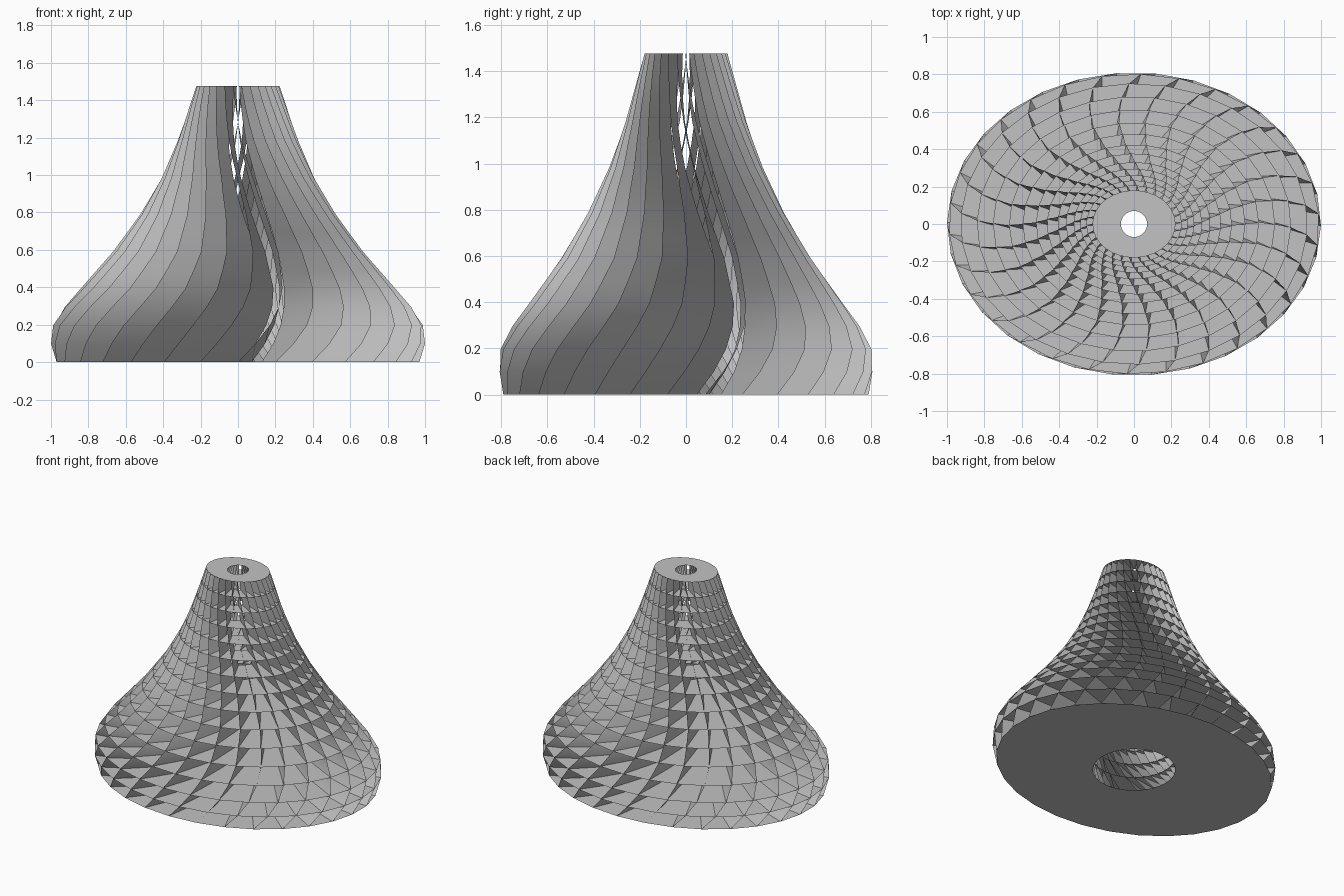
import bpy, bmesh, math
from mathutils import Vector

cube = bpy.data.objects.get("Cube")
if cube:
    bpy.data.objects.remove(cube, do_unlink=True)

HEIGHT, LEVELS, FINS = 1.477, 15, 30
# Height, outer half width, swirl angle, distance of the fin planes from the axis
PROFILE = [(0, .975, 0, .1), (.1, 1, .095, .16), (.2, .99, .175, .2), (.3, .925, .24, .22),
           (.4, .835, .29, .22), (.6, .66, .33, .17), (.8, .515, .29, .09),
           (1, .4, .19, .03), (1.2, .315, .05, 0), (HEIGHT, .222, -.12, 0)]

grey = bpy.data.materials.new("warm_grey")
grey.diffuse_color = (.54, .54, .54, 1)
grey.use_nodes = True
grey.node_tree.nodes["Principled BSDF"].inputs["Base Color"].default_value = (.54, .54, .54, 1)


def profile_at(z):
    for low, high in zip(PROFILE, PROFILE[1:]):
        if z <= high[0]:
            break
    t = (z - low[0]) / (high[0] - low[0])
    return [a + (b - a) * t for a, b in zip(low[1:], high[1:])]


def inner_radius(z):
    return .07 + .2 * (1 - (z / HEIGHT) ** 2.4)


def rim_points(level, i):
    """Inner and outer end of one fin at one level, with the swirl applied."""
    z = HEIGHT * level / LEVELS
    ro, swirl, offset = profile_at(z)
    ri = inner_radius(z)
    outer = -math.pi / 2 + swirl + math.tau * i / FINS
    inner = outer + math.asin(offset / ri) - math.asin(offset / ro)
    return (Vector((ri * math.cos(inner), ri * math.sin(inner), z)),
            Vector((ro * math.cos(outer), ro * math.sin(outer) * .81, z)))


def make_object(name, strips, smooth):
    """Each strip is a list of point pairs, bridged with quads."""
    bm = bmesh.new()
    for strip in strips:
        pairs = [[bm.verts.new(p) for p in pair] for pair in strip]
        for (a, b), (c, d) in zip(pairs, pairs[1:]):
            bm.faces.new((a, b, d, c))
    bmesh.ops.remove_doubles(bm, verts=bm.verts, dist=1e-5)
    mesh = bpy.data.meshes.new(name)
    bm.to_mesh(mesh)
    bm.free()
    mesh.materials.append(grey)
    for p in mesh.polygons:
        p.use_smooth = smooth
    obj = bpy.data.objects.new(name, mesh)
    bpy.context.collection.objects.link(obj)


# Swirling upright fins
make_object("swirl_fins",
            [[rim_points(k, i) for k in range(LEVELS + 1)] for i in range(FINS)], True)

# Stacked flat oval rings
for k in range(LEVELS + 1):
    make_object(f"oval_ring_{k}", [[rim_points(k, i) for i in range(FINS + 1)]], False)
